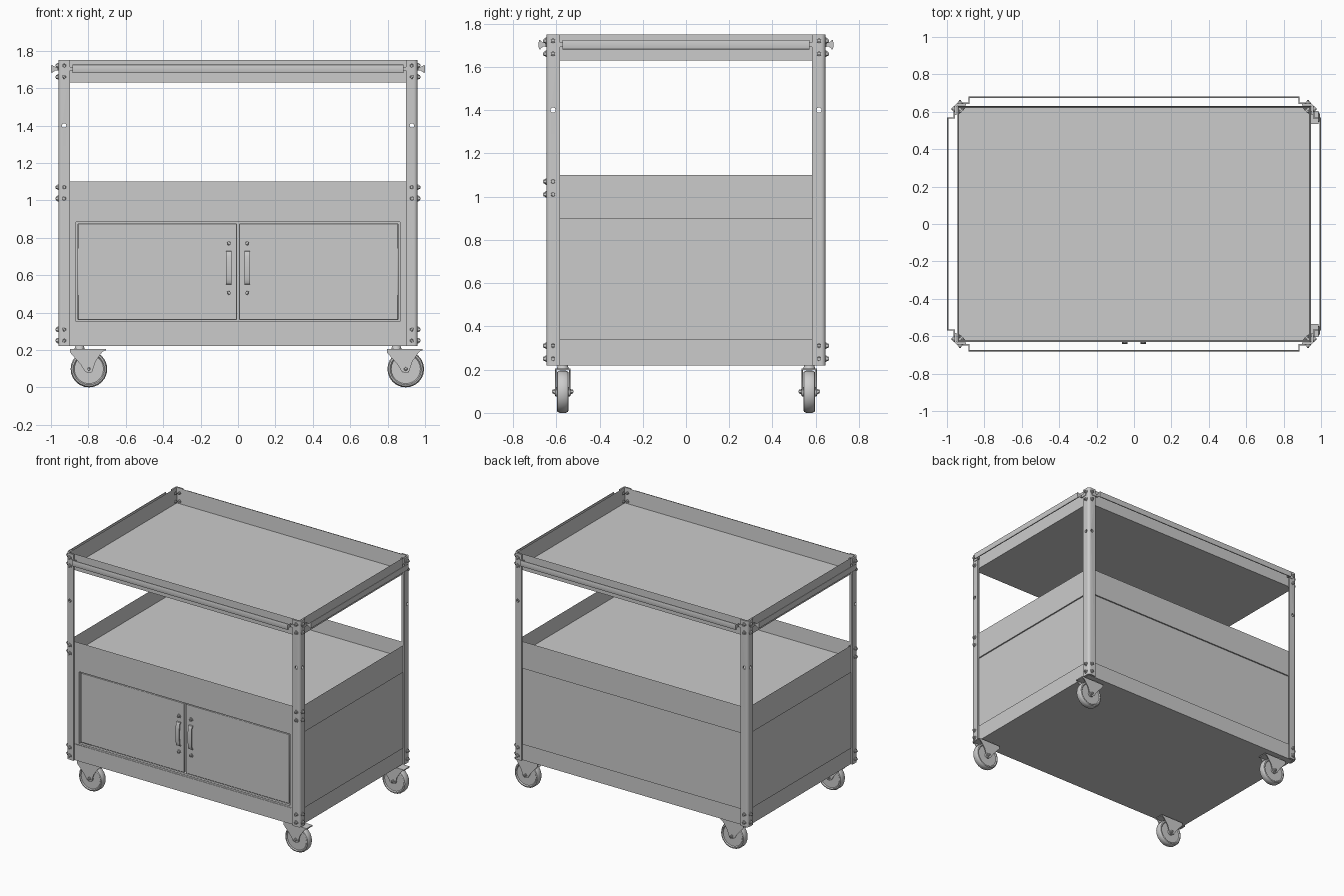
import bpy, bmesh, math
from mathutils import Matrix, Vector

if "Cube" in bpy.data.objects:
    bpy.data.objects.remove(bpy.data.objects["Cube"])

TX, TY = 0.945, 0.63        # tray half sizes
PX, PY = 0.96, 0.645        # post outer half sizes
T = 0.01                    # sheet thickness


def finish(name, bm, smooth=True):
    bmesh.ops.recalc_face_normals(bm, faces=bm.faces[:])
    me = bpy.data.meshes.new(name)
    bm.to_mesh(me)
    bm.free()
    ob = bpy.data.objects.new(name, me)
    bpy.context.collection.objects.link(ob)
    if smooth:
        bpy.ops.object.select_all(action='DESELECT')
        ob.select_set(True)
        bpy.context.view_layer.objects.active = ob
        bpy.ops.object.shade_smooth_by_angle(angle=math.radians(35))
    return ob


def add_box(bm, x0, x1, y0, y1, z0, z1):
    m = Matrix.Translation(((x0 + x1) / 2, (y0 + y1) / 2, (z0 + z1) / 2))
    m = m @ Matrix.Diagonal((abs(x1 - x0), abs(y1 - y0), abs(z1 - z0), 1))
    bmesh.ops.create_cube(bm, size=1, matrix=m)


def add_cyl(bm, loc, axis, r1, r2, depth, seg):
    m = Matrix.Translation(loc) @ Vector(axis).to_track_quat('Z', 'Y').to_matrix().to_4x4()
    bmesh.ops.create_cone(bm, cap_ends=True, segments=seg, radius1=r1, radius2=r2, depth=depth, matrix=m)


def add_prism(bm, pts, vec):
    f = bm.faces.new([bm.verts.new(p) for p in pts])
    r = bmesh.ops.extrude_face_region(bm, geom=[f])
    bmesh.ops.translate(bm, verts=[g for g in r['geom'] if isinstance(g, bmesh.types.BMVert)], vec=vec)
    bm.faces.new([v for v in f.verts]) if not f.is_valid else None


def add_bolt(bm, loc, d, s=1.0):
    p, d = Vector(loc), Vector(d)
    add_cyl(bm, p + d * 0.002 * s, d, 0.015 * s, 0.015 * s, 0.004 * s, 16)
    add_cyl(bm, p + d * 0.008 * s, d, 0.011 * s, 0.010 * s, 0.010 * s, 6)
    add_cyl(bm, p + d * 0.014 * s, d, 0.006 * s, 0.005 * s, 0.006 * s, 8)


# three identical trays
for name, z in (("bottom_tray", 0.22), ("middle_tray", 0.98), ("top_tray", 1.63)):
    bm = bmesh.new()
    add_box(bm, -TX, TX, -TY, TY, z, z + 0.12)
    top = max(bm.faces, key=lambda f: f.calc_center_median().z)
    bmesh.ops.inset_region(bm, faces=[top], thickness=T)
    bmesh.ops.translate(bm, verts=top.verts[:], vec=(0, 0, T - 0.12))
    finish(name, bm)

# hole cutters for the posts
cutters = []
for axis in range(2):
    bm = bmesh.new()
    for s in (-1, 1):
        loc = (s * 0.93, 0, 1.40) if axis else (0, s * 0.615, 1.40)
        add_cyl(bm, loc, (0, 1, 0) if axis else (1, 0, 0), 0.012, 0.012, 3, 16)
    c = finish("hole_cutter_%d" % axis, bm, False)
    c.hide_render = True
    c.display_type = 'WIRE'
    cutters.append(c)

# corner posts: rounded angle profile
R, W, PT = 0.02, 0.062, 0.012
for sx in (-1, 1):
    for sy in (-1, 1):
        prof = [(W, PT), (W, 0)]
        for ro in (R,):
            prof += [(R - ro * math.sin(a), R - ro * math.cos(a)) for a in [i * math.pi / 12 for i in range(7)]]
        prof += [(0, W), (PT, W)]
        ri = R - PT
        prof += [(R - ri * math.cos(a), R - ri * math.sin(a)) for a in [i * math.pi / 6 for i in range(4)]]
        bm = bmesh.new()
        add_prism(bm, [(sx * (PX - u), sy * (PY - v), 0.22) for u, v in prof], (0, 0, 1.53))
        ob = finish("%s_%s_post" % ("front" if sy < 0 else "back", "left" if sx < 0 else "right"), bm)
        for c in cutters:
            mod = ob.modifiers.new("holes", 'BOOLEAN')
            mod.operation, mod.object, mod.solver = 'DIFFERENCE', c, 'EXACT'

# bolts through the posts and nuts inside the trays
bm = bmesh.new()
for sx in (-1, 1):
    for sy in (-1, 1):
        for base in (0.22, 0.98, 1.63):
            if base == 0.98 and sy > 0:
                continue
            for dz in (0.03, 0.09):
                z = base + dz
                add_bolt(bm, (sx * 0.93, sy * PY, z), (0, sy, 0))
                add_bolt(bm, (sx * PX, sy * 0.615, z), (sx, 0, 0))
                add_bolt(bm, (sx * 0.915, sy * (TY - T), z), (0, -sy, 0), 0.8)
                add_bolt(bm, (sx * (TX - T), sy * 0.60, z), (-sx, 0, 0), 0.8)
finish("post_bolts", bm)

# cabinet skirt under the middle tray
bm = bmesh.new()
for s in (-1, 1):
    add_box(bm, s * (TX - T), s * TX, -TY, TY, 0.90, 0.98)
    add_box(bm, -TX + T, TX - T, s * (TY - T), s * TY, 0.90 if s > 0 else 0.885, 0.98)
finish("cabinet_skirt", bm)

# inset side and back panels
bm = bmesh.new()
for s in (-1, 1):
    add_box(bm, s * (TX - 0.02), s * (TX - T), -TY + T, TY - T, 0.23, 0.98)
add_box(bm, -TX + 0.02, TX - 0.02, TY - 0.02, TY - T, 0.23, 0.98)
finish("cabinet_panels", bm)

# front frame around the doors
bm = bmesh.new()
for s in (-1, 1):
    add_box(bm, s * 0.865, s * (TX - T), -TY + 0.002, -TY + 0.022, 0.34, 0.885)
add_box(bm, -0.865, 0.865, -TY + 0.002, -TY + 0.022, 0.34, 0.352)
finish("door_frame", bm)

# doors and handles
for s, side in ((-1, "left"), (1, "right")):
    bm = bmesh.new()
    add_box(bm, s * 0.006, s * 0.857, -0.621, -0.606, 0.36, 0.877)
    ob = finish(side + "_door", bm)
    mod = ob.modifiers.new("edge", 'BEVEL')
    mod.width, mod.segments = 0.003, 1

    bm = bmesh.new()
    n = 12
    outer = [(-0.618 - 0.023 * math.sin(math.pi * i / n) ** 0.5, 0.64 - 0.09 * math.cos(math.pi * i / n)) for i in range(n + 1)]
    inner = [(-0.618 - 0.016 * math.sin(math.pi * i / n) ** 0.5, 0.64 - 0.080 * math.cos(math.pi * i / n)) for i in range(n, -1, -1)]
    add_prism(bm, [(s * 0.05 - 0.015, y, z) for y, z in outer + inner], (0.03, 0, 0))
    for z in (0.505, 0.77):
        add_bolt(bm, (s * 0.05, -0.621, z), (0, -1, 0))
    finish(side + "_handle", bm)

# strap rails on all four sides, with flared legs at the ends
for k, name in enumerate(("front_rail", "right_rail", "back_rail", "left_rail")):
    half, base, out = ((0.885, PY, 0.681), (0.57, PX, 1.0))[k % 2]
    bm = bmesh.new()
    bar = [(-out + 0.008, -0.022), (-out + 0.002, -0.021), (-out, -0.013),
           (-out, 0.013), (-out + 0.002, 0.021), (-out + 0.008, 0.022)]
    add_prism(bm, [(-half, y, 1.703 + z) for y, z in bar], (2 * half, 0, 0))
    for s in (-1, 1):
        leg = [(-base + 0.004, -0.010), (-base - 0.014, -0.008), (-out + 0.004, -0.021),
               (-out + 0.004, 0.021), (-base - 0.014, 0.008), (-base + 0.004, 0.010)]
        add_prism(bm, [(s * half, y, 1.703 + z) for y, z in leg], (-s * 0.006, 0, 0))
        add_box(bm, s * (half - 0.006), s * (half + 0.045), -base - 0.004, -base + 0.004, 1.693, 1.713)
    bmesh.ops.rotate(bm, verts=bm.verts[:], cent=(0, 0, 0), matrix=Matrix.Rotation(k * math.pi / 2, 3, 'Z'))
    finish(name, bm)

# casters, all trailing towards +x
fork = [(-0.10, 0.105), (-0.10, 0.088), (-0.045, 0.025), (-0.022, -0.012), (0, -0.02),
        (0.02, -0.008), (0.035, 0.04), (0.07, 0.09), (0.09, 0.105)]
tread = [(0.022, -0.020), (0.078, -0.020), (0.084, -0.027), (0.092, -0.025), (0.098, -0.014),
         (0.098, 0.014), (0.092, 0.025), (0.084, 0.027), (0.078, 0.020), (0.022, 0.020)]
for cx, xs in ((-0.797, "left"), (0.897, "right")):
    for cy, ys in ((-0.57, "front"), (0.57, "back")):
        bm = bmesh.new()
        vs = [bm.verts.new((cx + r, cy + y, 0.098)) for r, y in tread]
        es = [bm.edges.new((vs[i], vs[(i + 1) % len(vs)])) for i in range(len(vs))]
        bmesh.ops.spin(bm, geom=vs + es, cent=(cx, cy, 0.098), axis=(0, 1, 0), angle=2 * math.pi, steps=24, use_merge=True)
        bmesh.ops.remove_doubles(bm, verts=bm.verts[:], dist=1e-5)
        finish("%s_%s_wheel" % (ys, xs), bm)

        bm = bmesh.new()
        for s in (-1, 1):
            add_prism(bm, [(cx + u, cy + s * 0.030, 0.098 + v) for u, v in fork], (0, s * 0.005, 0))
            add_bolt(bm, (cx, cy + s * 0.035, 0.098), (0, s, 0), 0.9)
        add_box(bm, cx - 0.10, cx + 0.09, cy - 0.035, cy + 0.035, 0.198, 0.206)
        add_cyl(bm, (cx, cy, 0.098), (0, 1, 0), 0.022, 0.022, 0.066, 16)
        add_cyl(bm, (cx - 0.05, cy, 0.213), (0, 0, 1), 0.028, 0.022, 0.018, 16)
        finish("%s_%s_fork" % (ys, xs), bm)
